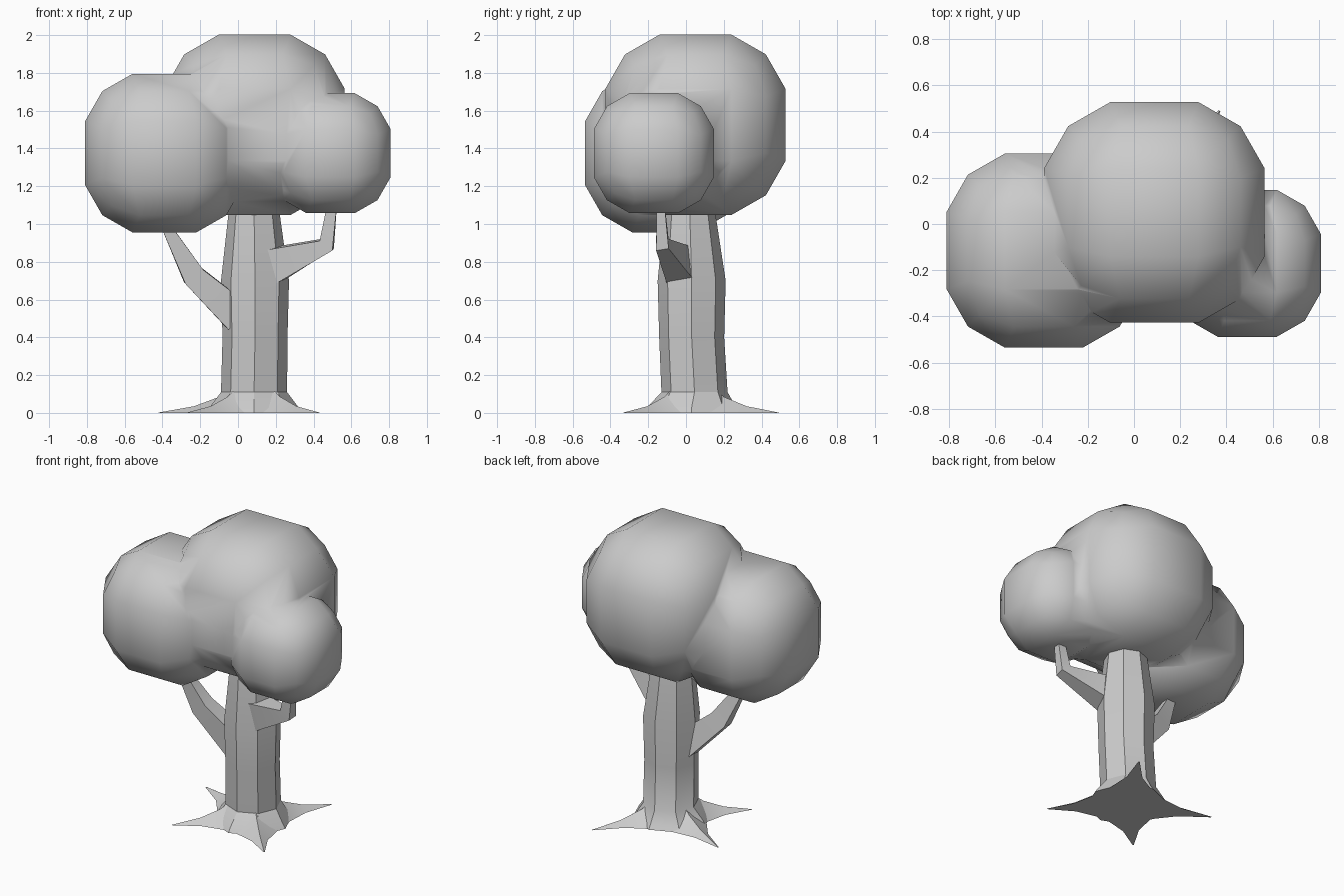
import bpy, bmesh, math
from mathutils import Vector

if "Cube" in bpy.data.objects:
    bpy.data.objects.remove(bpy.data.objects["Cube"])


def finish(bm, name, angle=None):
    bmesh.ops.recalc_face_normals(bm, faces=bm.faces)
    me = bpy.data.meshes.new(name)
    bm.to_mesh(me)
    bm.free()
    ob = bpy.data.objects.new(name, me)
    bpy.context.collection.objects.link(ob)
    bpy.ops.object.select_all(action='DESELECT')
    ob.select_set(True)
    bpy.context.view_layer.objects.active = ob
    if angle is not None:
        bpy.ops.object.shade_smooth_by_angle(angle=math.radians(angle))
    return ob


def loft(bm, rings):
    vs = [[bm.verts.new(p) for p in r] for r in rings]
    n = len(vs[0])
    for a, b in zip(vs, vs[1:]):
        for i in range(n):
            j = (i + 1) % n
            bm.faces.new((a[i], a[j], b[j], b[i]))
    bm.faces.new(vs[0][::-1])
    bm.faces.new(vs[-1])


# leaf masses: cubes cut 3x3 per side and rounded into balls
def blob(name, centre, r):
    bm = bmesh.new()
    bmesh.ops.create_cube(bm, size=2)
    bmesh.ops.subdivide_edges(bm, edges=bm.edges[:], cuts=2, use_grid_fill=True)
    for v in bm.verts:
        p = Vector([c if abs(c) > 0.9 else math.copysign(0.4, c) for c in v.co])
        v.co = Vector(centre) + p.normalized() * r * 1.149
    return finish(bm, name)


left = blob("leaves_left", (-0.39, -0.115, 1.375), 0.42)
right = blob("leaves_right", (0.49, -0.17, 1.375), 0.318)
canopy = blob("canopy", (0.088, 0.05, 1.525), 0.477)
for other in (left, right):
    m = canopy.modifiers.new("join", 'BOOLEAN')
    m.operation = 'UNION'
    m.solver = 'EXACT'
    m.object = other
    bpy.ops.object.modifier_apply(modifier=m.name)
    bpy.data.objects.remove(other)
for p in canopy.data.polygons:
    p.use_smooth = True

# eight-sided trunk, (x, y, z, radius) rings
bm = bmesh.new()
profile = [(0.085, 0.03, 0, 0.255), (0.085, 0.03, 0.03, 0.235), (0.085, 0.045, 0.11, 0.175),
           (0.09, 0.03, 0.4, 0.172), (0.09, 0.03, 0.7, 0.18), (0.085, 0.02, 1.06, 0.135),
           (0.085, 0.02, 1.2, 0.12)]
loft(bm, [[(x + r * math.cos(i * math.pi / 4), y + r * math.sin(i * math.pi / 4), z)
           for i in range(8)] for x, y, z, r in profile])
finish(bm, "trunk", 30)

# roots spreading from the trunk's diagonal corners to pointed tips
for k, tip in enumerate([(0.37, 0.49), (0.43, -0.33), (-0.27, -0.33), (-0.42, 0.25)]):
    o = Vector((0.085, 0.03, 0))
    t = Vector((*tip, 0))
    d = (t - o).normalized()
    s = Vector((-d.y, d.x, 0))
    length = (t - o).length
    bm = bmesh.new()
    rings = []
    for dist, w, h in [(0.15, 0.17, 0.12), (0.2, 0.13, 0.085),
                       (0.2 + (length - 0.2) * 0.42, 0.05, 0.035), (length, 0.004, 0.002)]:
        c = o + d * dist
        rings.append([c - s * w, c + s * w, c + Vector((0, 0, h))])
    loft(bm, rings)
    finish(bm, f"root_{k + 1}", 30)


# branches: tapered four-sided limbs with one elbow
def branch(name, path, sizes):
    pts = [Vector(p) for p in path]
    rings = []
    for i, (p, h) in enumerate(zip(pts, sizes)):
        t = Vector()
        if i > 0:
            t += (p - pts[i - 1]).normalized()
        if i < len(pts) - 1:
            t += (pts[i + 1] - p).normalized()
        t.normalize()
        side = Vector((0, 1, 0))
        side = (side - t * side.dot(t)).normalized()
        up = t.cross(side)
        rings.append([p + side * h * a * 0.8 + up * h * b
                      for a, b in ((-1, -1), (1, -1), (1, 1), (-1, 1))])
    bm = bmesh.new()
    loft(bm, rings)
    finish(bm, name, 30)


branch("branch_left", [(0.0, 0.0, 0.51), (-0.235, -0.05, 0.725), (-0.36, -0.09, 0.95),
                       (-0.4, -0.1, 1.05)], [0.085, 0.06, 0.03, 0.028])
branch("branch_right", [(0.16, -0.02, 0.77), (0.47, -0.125, 0.89), (0.5, -0.135, 1.12)],
       [0.1, 0.042, 0.025])
